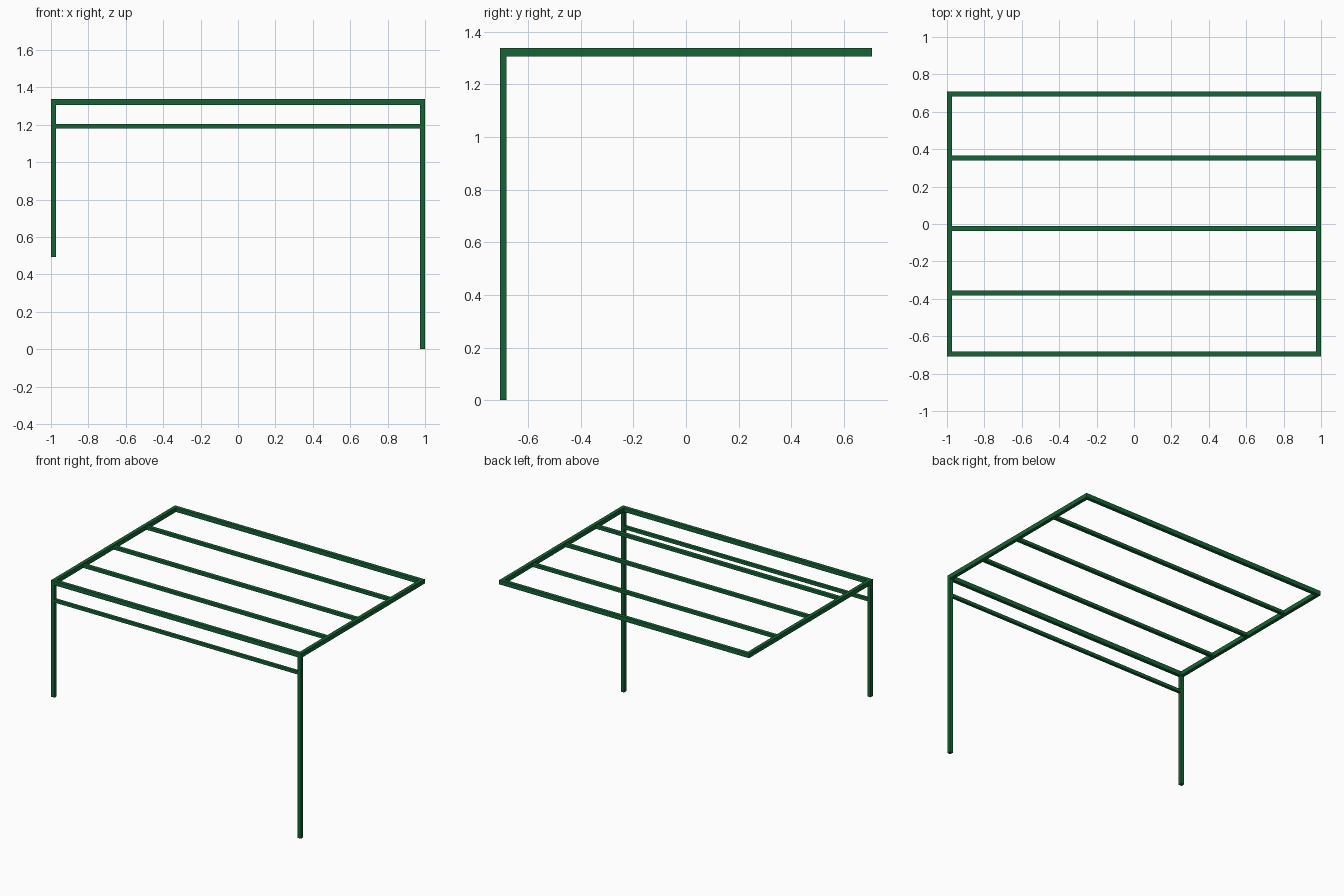
import bpy

if "Cube" in bpy.data.objects:
    bpy.data.objects.remove(bpy.data.objects["Cube"])

# Green paint
paint = bpy.data.materials.new("green_paint")
paint.diffuse_color = (0.008, 0.125, 0.035, 1)
paint.use_nodes = True
paint.node_tree.nodes["Principled BSDF"].inputs["Base Color"].default_value = paint.diffuse_color


def bar(name, lo, hi):
    """Square-section bar between two opposite corners."""
    bpy.ops.mesh.primitive_cube_add(size=1, location=[(a + b) / 2 for a, b in zip(lo, hi)])
    ob = bpy.context.object
    ob.name = name
    ob.scale = [b - a for a, b in zip(lo, hi)]
    bpy.ops.object.transform_apply(location=False, rotation=False, scale=True)
    ob.data.materials.append(paint)
    return ob


X, Y, T = 1.0, 0.708, 0.026        # half width, half depth, tube thickness
TOP, UNDER = 1.338, 1.307          # top frame heights

# Top frame
for side, s in (("left", -1), ("right", 1)):
    x0, x1 = sorted((s * X, s * (X - T)))
    bar(side + "_frame_beam", (x0, -Y, UNDER), (x1, Y, TOP))
for side, s in (("front", -1), ("back", 1)):
    y0, y1 = sorted((s * Y, s * (Y - T)))
    bar(side + "_frame_beam", (-X + T, y0, UNDER), (X - T, y1, TOP))

# Cross rails inside the frame
for i, y in enumerate((-0.37, -0.023, 0.353)):
    bar(f"cross_rail_{i + 1}", (-X + T, y - 0.0135, 1.31), (X - T, y + 0.0135, 1.332))

# Front legs: the left one is shorter
bar("left_leg", (-X, -Y, 0.493), (-X + T, -Y + T, UNDER))
bar("right_leg", (X - T, -Y, 0), (X, -Y + T, UNDER))

# Rail between the legs
bar("front_rail", (-X + T, -Y + 0.002, 1.181), (X - T, -Y + T - 0.002, 1.203))
